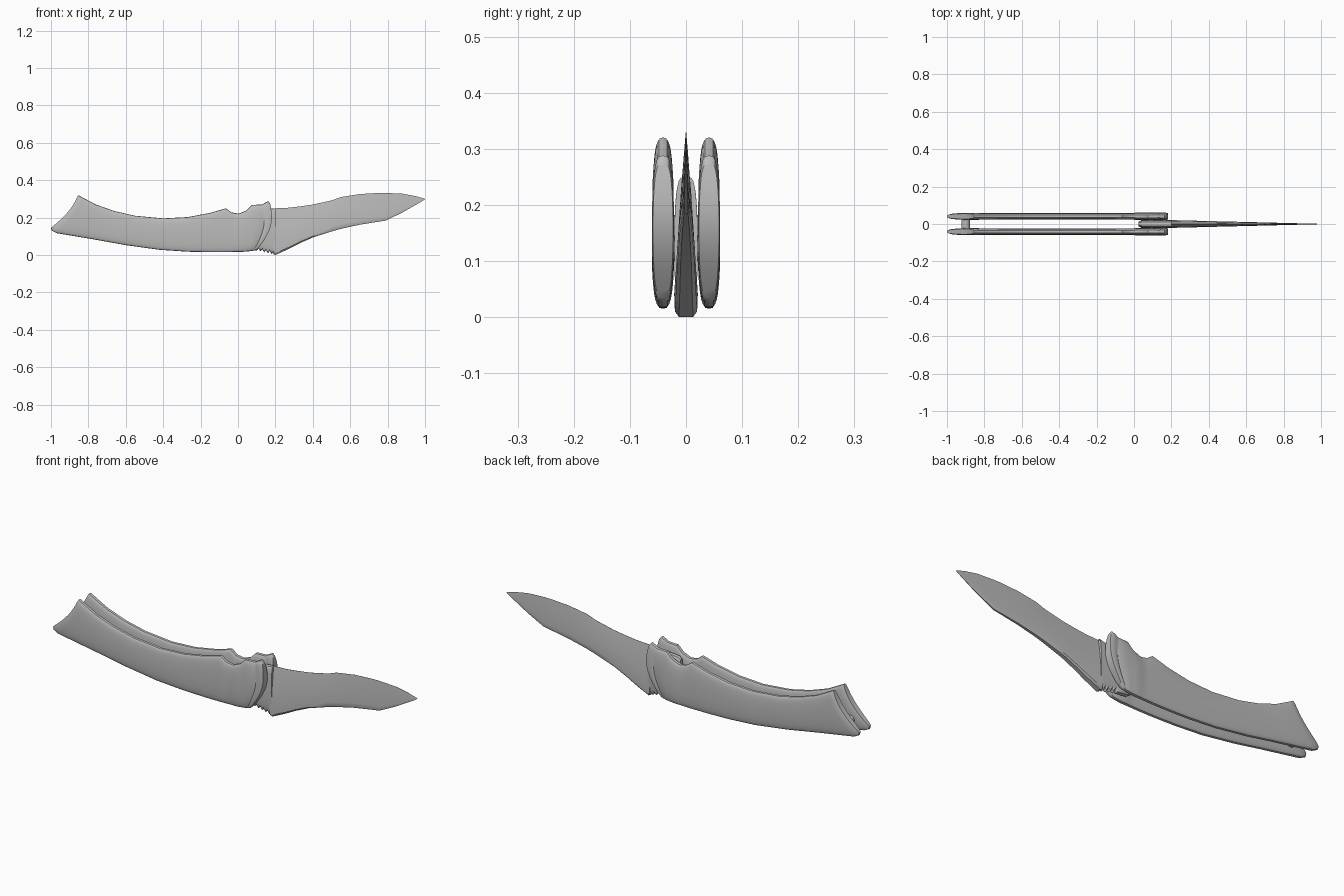
import bpy
import bmesh
import math

cube = bpy.data.objects.get("Cube")
if cube:
    bpy.data.objects.remove(cube, do_unlink=True)

# Single grey finish for every part
GREY = (0.5, 0.5, 0.5, 1.0)
grey = bpy.data.materials.new("plain grey")
grey.use_nodes = True
grey.diffuse_color = GREY
grey.node_tree.nodes["Principled BSDF"].inputs["Base Color"].default_value = GREY


def finish(obj, angle=35):
    """Give an object its material and smooth it, keeping hard edges."""
    obj.data.materials.clear()
    obj.data.materials.append(grey)
    bpy.ops.object.select_all(action='DESELECT')
    obj.select_set(True)
    bpy.context.view_layer.objects.active = obj
    bpy.ops.object.shade_smooth_by_angle(angle=math.radians(angle))


def rounded_section(levels=18, power=0.55):
    """Pillow-shaped section: (height fraction, width fraction) pairs."""
    section = []
    for k in range(levels + 1):
        a = math.pi * k / levels
        width = max(math.sin(a), 0.004) ** power
        section.append(((1 - math.cos(a)) / 2, width))
    return section


def loft(name, stations, section, y=0.0):
    """Skin sections spanning from a lower edge point to an upper edge point.

    Station: upper x, upper z, lower x, lower z, forward bow, half width.
    """
    bm = bmesh.new()
    rings = []
    for tx, tz, bx, bz, bow, half in stations:
        right, left = [], []
        for t, w in section:
            x = bx + (tx - bx) * t + bow * math.sin(math.pi * t)
            z = bz + (tz - bz) * t
            right.append(bm.verts.new((x, y - half * w, z)))
            left.append(bm.verts.new((x, y + half * w, z)))
        rings.append((right, left))
    # Sides, upper edge and lower edge
    for a, b in zip(rings, rings[1:]):
        loop_a = a[0] + a[1][::-1]
        loop_b = b[0] + b[1][::-1]
        for i in range(len(loop_a)):
            j = (i + 1) % len(loop_a)
            bm.faces.new((loop_a[i], loop_b[i], loop_b[j], loop_a[j]))
    # End caps as ladders of quads
    for right, left in (rings[0], rings[-1]):
        for k in range(len(section) - 1):
            bm.faces.new((right[k], right[k + 1], left[k + 1], left[k]))
    bmesh.ops.recalc_face_normals(bm, faces=bm.faces)
    mesh = bpy.data.meshes.new(name)
    bm.to_mesh(mesh)
    bm.free()
    obj = bpy.data.objects.new(name, mesh)
    bpy.context.collection.objects.link(obj)
    finish(obj)
    return obj


# Handle scales: slanted butt, curved grip, notch, bolster with a shallow groove
grip = [
    (-.855, .32, -1, .145, .02, .014),
    (-.85, .318, -.995, .13, .02, .018),
    (-.83, .307, -.97, .117, .018, .019),
    (-.76, .27, -.88, .102, .01, .018),
    (-.66, .235, -.75, .08, 0, .017),
    (-.55, .21, -.6, .053, 0, .017),
    (-.4, .196, -.42, .028, 0, .017),
    (-.27, .203, -.27, .018, 0, .017),
    (-.15, .225, -.15, .015, 0, .017),
    (-.065, .25, -.065, .015, 0, .018),
    (-.035, .228, -.03, .016, 0, .018),
    (0, .222, 0, .017, 0, .018),
    (.01, .224, .01, .017, 0, .02),
    (.045, .238, .04, .018, 0, .02),
    (.075, .268, .06, .02, .01, .02),
    (.125, .27, .08, .023, .025, .02),
    (.132, .272, .085, .024, .028, .017),
    (.14, .277, .09, .025, .03, .02),
    (.162, .288, .1, .028, .033, .02),
    (.172, .275, .108, .035, .035, .018),
]
for side, y in (("left", .041), ("right", -.041)):
    loft(side + "_handle_scale", grip, rounded_section(), y)

# Tang between the scales, with thumb notches cut along its lower edge
tang = [(.025, .225, .025, .04, 0, .012), (.04, .235, .04, .03, 0, .021)]
NOTCHES = 5
for i in range(2 * NOTCHES + 1):
    f = i / (2 * NOTCHES)
    x = .1 + .1 * f
    lower = .024 * (1 - f) + (.014 if i % 2 else 0)
    tang.append((x, .24 + .01 * f, x, lower, 0, .021))
loft("blade_tang", tang, rounded_section(power=.45))

# Blade: thick spine below, thin edge above, thinning towards the point
outline = [
    (.19, .25, .004), (.2, .25, 0), (.27, .253, .032), (.33, .26, .063),
    (.4, .27, .094), (.5, .292, .126), (.55, .31, .14), (.65, .326, .162),
    (.75, .332, .178), (.79, .332, .184), (.88, .328, .228),
    (.95, .315, .268), (.985, .305, .288), (1, .3, .298),
]
wedge = [(0, .6), (.04, .95), (.15, 1), (.5, .75), (.85, .3), (1, .03)]
blade = [(x, top, x, low, 0, .025 * (1 - x) + .0008) for x, top, low in outline]
loft("blade", blade, wedge)


# Spacer pin at the butt and pivot pin, joining the two scales
def pin(name, x, z, radius):
    bpy.ops.mesh.primitive_cylinder_add(
        vertices=24, radius=radius, depth=.07,
        location=(x, 0, z), rotation=(math.pi / 2, 0, 0))
    obj = bpy.context.object
    obj.name = name
    finish(obj)


pin("butt_spacer_pin", -.9, .16, .022)
pin("pivot_pin", .07, .13, .03)
